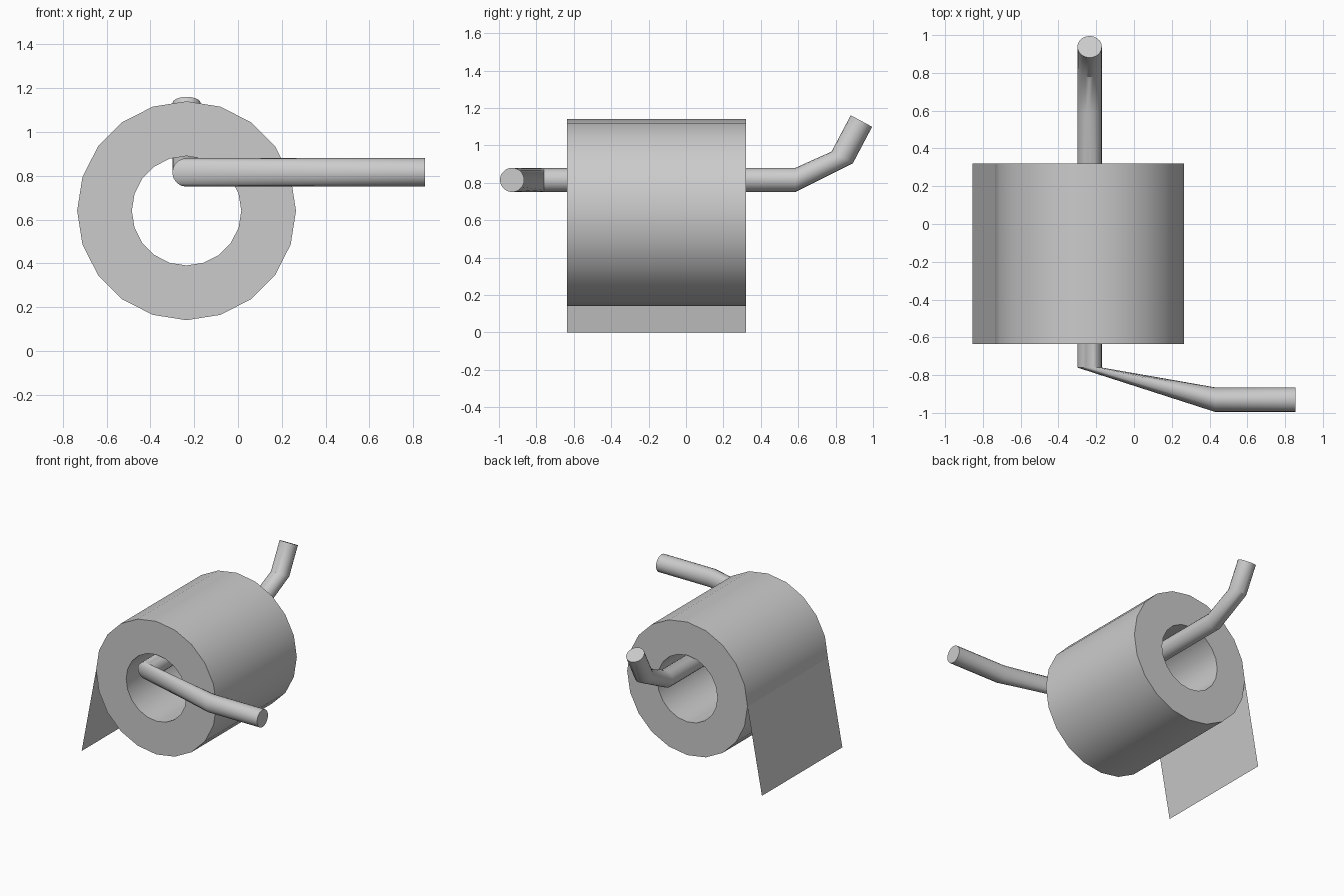
import bpy, bmesh, math
from mathutils import Vector

if "Cube" in bpy.data.objects:
    bpy.data.objects.remove(bpy.data.objects["Cube"])

SIDES = 20
X, Y, Z = Vector((1, 0, 0)), Vector((0, 1, 0)), Vector((0, 0, 1))


def finish(name, bm, smooth=True):
    bmesh.ops.recalc_face_normals(bm, faces=bm.faces)
    mesh = bpy.data.meshes.new(name)
    bm.to_mesh(mesh)
    bm.free()
    obj = bpy.data.objects.new(name, mesh)
    bpy.context.collection.objects.link(obj)
    if smooth:
        bpy.ops.object.select_all(action='DESELECT')
        obj.select_set(True)
        bpy.context.view_layer.objects.active = obj
        bpy.ops.object.shade_smooth_by_angle(angle=math.radians(35))
    return obj


def loft(name, rings, closed=False):
    """Skin a list of rings (centre, radius, u axis, v axis)."""
    bm = bmesh.new()
    loops = []
    for c, r, u, v in rings:
        angles = [2 * math.pi * i / SIDES for i in range(SIDES)]
        loops.append([bm.verts.new(Vector(c) + r * (math.cos(a) * u + math.sin(a) * v))
                      for a in angles])
    pairs = list(zip(loops, loops[1:]))
    if closed:
        pairs.append((loops[-1], loops[0]))
    else:
        bm.faces.new(loops[0])
        bm.faces.new(loops[-1])
    for a, b in pairs:
        for i in range(SIDES):
            j = (i + 1) % SIDES
            bm.faces.new((a[i], a[j], b[j], b[i]))
    return finish(name, bm)


# Paper roll: hollow tube along y
cx, cz, front, back = -0.235, 0.64, -0.635, 0.32
loft("paper_roll", [((cx, y, cz), r, X, Z)
                    for y, r in ((front, 0.5), (back, 0.5), (back, 0.25), (front, 0.25))],
     closed=True)

# Loose sheet hanging from the left side of the roll
bm = bmesh.new()
bm.faces.new([bm.verts.new(p) for p in (
    (cx - 0.5, front, cz), (cx - 0.5, back, cz), (-0.855, back, 0), (-0.855, front, 0))])
finish("hanging_sheet", bm, smooth=False)

# Bent holder rod: raised tip at the back, arm turning right at the front
R, rz = 0.065, 0.815
tilt = Vector((0, -0.88, 0.475)).normalized()
loft("holder_rod", [
    ((cx, 0.938, 1.13), R, X, tilt),
    ((cx, 0.835, 0.935), R, X, tilt),
    ((cx, 0.585, rz), R, X, Z),
    ((cx, -0.76, rz), R, X, Z),
    ((0.43, -0.93, rz), R, Y, Z),
    ((0.855, -0.93, rz), R, Y, Z),
])
